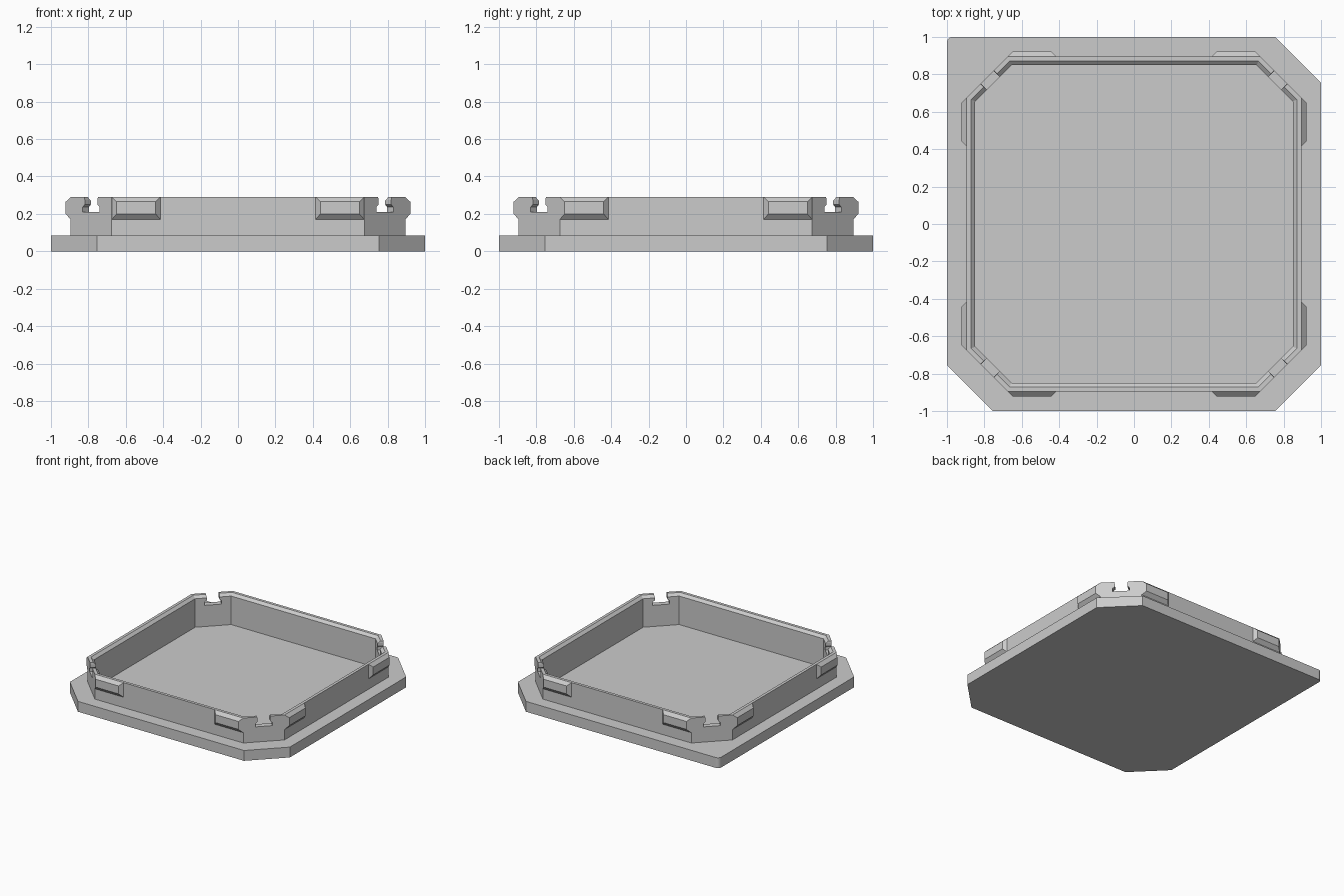
import bpy, bmesh, math
from mathutils import Matrix, Vector

cube = bpy.data.objects.get("Cube")
if cube:
    bpy.data.objects.remove(cube, do_unlink=True)

grey = bpy.data.materials.new("light_grey")
grey.use_nodes = True
colour = (0.6, 0.6, 0.6, 1)
grey.diffuse_color = colour
grey.node_tree.nodes["Principled BSDF"].inputs["Base Color"].default_value = colour

FLOOR, BASE_TOP, RIM_TOP = 0.036, 0.085, 0.29
WALL, CORNER = 0.895, 0.675


def loft(name, rings, closed=False):
    """Skin a list of point rings; cap the ends, or join last to first."""
    bm = bmesh.new()
    loops = [[bm.verts.new(p) for p in ring] for ring in rings]
    pairs = list(zip(loops, loops[1:]))
    if closed:
        pairs.append((loops[-1], loops[0]))
    else:
        bm.faces.new(loops[0])
        bm.faces.new(loops[-1])
    for a, b in pairs:
        for i in range(len(a)):
            j = (i + 1) % len(a)
            bm.faces.new((a[i], a[j], b[j], b[i]))
    bmesh.ops.recalc_face_normals(bm, faces=bm.faces)
    mesh = bpy.data.meshes.new(name)
    bm.to_mesh(mesh)
    bm.free()
    mesh.materials.append(grey)
    ob = bpy.data.objects.new(name, mesh)
    bpy.context.collection.objects.link(ob)
    return ob


def subtract(target, cutter):
    cutter.hide_render = True
    cutter.hide_set(True)
    cut = target.modifiers.new("cut", 'BOOLEAN')
    cut.operation = 'DIFFERENCE'
    cut.solver = 'EXACT'
    cut.object = cutter


def octagon(half, cuts, z):
    """Square with cut corners, starting at +x +y and going anticlockwise."""
    pts = []
    for k, c in enumerate(cuts):
        turn = Matrix.Rotation(k * math.pi / 2, 3, 'Z')
        pts += [turn @ Vector((half, half - c, z)), turn @ Vector((half - c, half, z))]
    return pts


def wall_ring(inset, z):
    corner = CORNER - inset * math.tan(math.pi / 8)
    return octagon(WALL - inset, [WALL - inset - corner] * 4, z)


def base_outline(z, radius=0.03, steps=6):
    """Three cut corners and one small rounded corner at the back left."""
    pts = octagon(1, [0.245, radius, 0.245, 0.245], z)
    centre = Vector((radius - 1, 1 - radius, z))
    angles = [math.pi / 2 * (1 + i / steps) for i in range(1, steps)]
    arc = [centre + radius * Vector((math.cos(a), math.sin(a), 0)) for a in angles]
    return pts[:3] + arc + pts[3:]


# Base plate with a sunken floor; the recess edge is hidden inside the wall
base = loft("base_plate", [base_outline(0), base_outline(BASE_TOP)])
subtract(base, loft("recess_cutter", [wall_ring(0.025, FLOOR), wall_ring(0.025, 0.2)]))

# Raised wall with a bevelled inner lip, standing on the sunken floor
wall = loft("rim_wall", [wall_ring(0, FLOOR), wall_ring(0, RIM_TOP), wall_ring(0.024, RIM_TOP),
                         wall_ring(0.046, 0.27), wall_ring(0.046, FLOOR)], closed=True)

# Keyhole notches through the four corner walls
half_profile = [(0.064, 0.21), (0.064, 0.237), (0.048, 0.25), (0.048, 0.275), (0.056, 0.32)]
profile = half_profile + [(-u, z) for u, z in reversed(half_profile)]
for k in range(4):
    turn = Matrix.Rotation(math.pi / 4 + k * math.pi / 2, 3, 'Z')
    subtract(wall, loft("notch_cutter", [[turn @ Vector((r, u, z)) for u, z in profile]
                                         for r in (1.0, 1.25)]))


# Bevelled snap clips, two on each side
def clip_ring(y, x0, x1, z0, z1):
    return [Vector(p) for p in ((x0, y, z0), (x1, y, z0), (x1, y, z1), (x0, y, z1))]


for k in range(4):
    turn = Matrix.Rotation(k * math.pi / 2, 3, 'Z')
    for side in (-1, 1):
        rings = [clip_ring(-WALL, side * 0.415, side * CORNER, 0.17, RIM_TOP),
                 clip_ring(-0.921, side * 0.44, side * 0.649, 0.2, 0.265)]
        loft("snap_clip", [[turn @ p for p in ring] for ring in rings])
